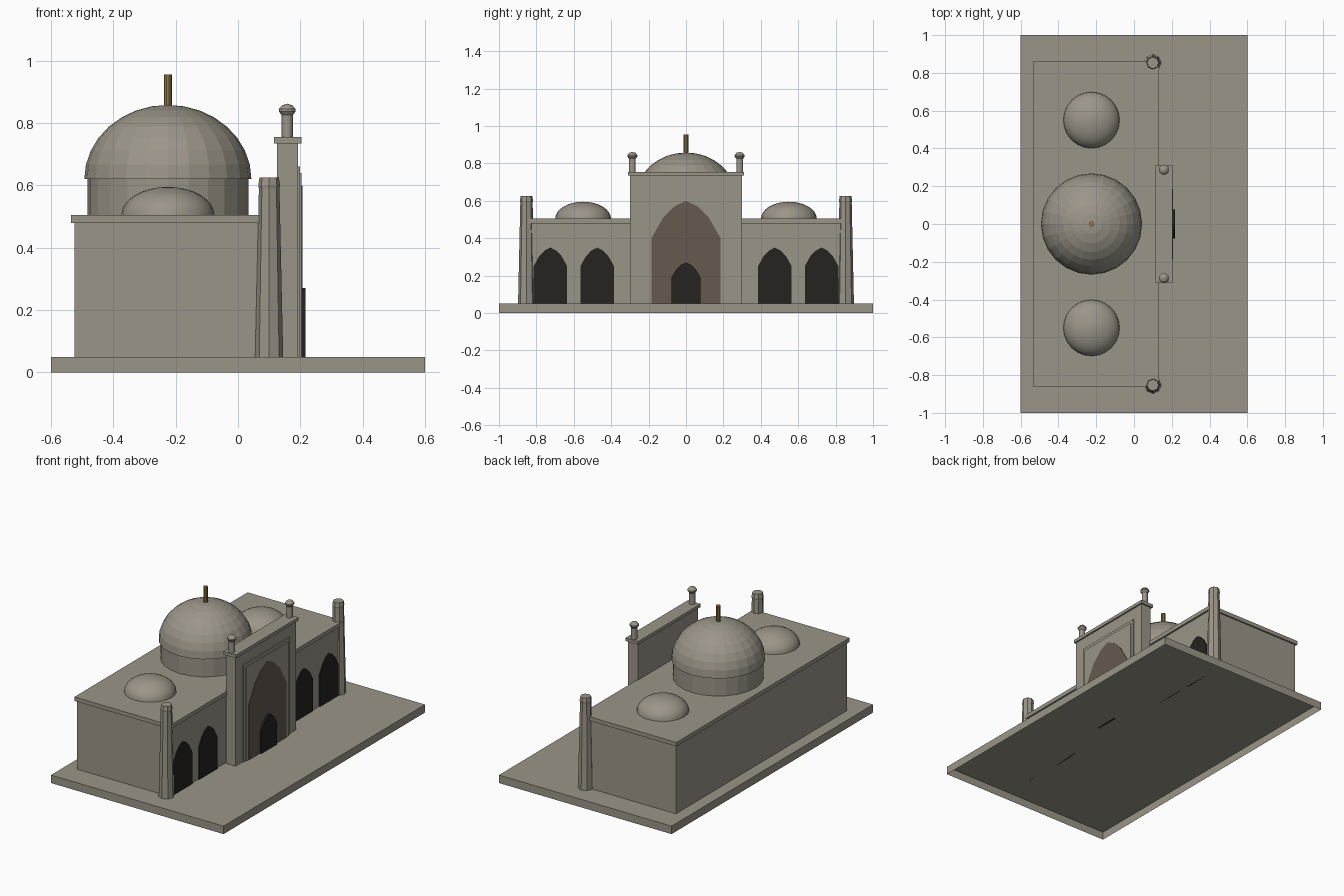
import bpy, bmesh, math

if "Cube" in bpy.data.objects:
    bpy.data.objects.remove(bpy.data.objects["Cube"])


def material(name, rgb):
    m = bpy.data.materials.new(name)
    m.diffuse_color = (*rgb, 1)
    m.use_nodes = True
    m.node_tree.nodes["Principled BSDF"].inputs["Base Color"].default_value = m.diffuse_color
    return m


STONE = material("stone", (0.33, 0.30, 0.25))
NICHE = material("niche_brown", (0.13, 0.10, 0.08))
DARK = material("dark_opening", (0.02, 0.016, 0.013))
GOLD = material("gold", (0.30, 0.20, 0.06))


def finish(name, bm, mat, smooth=None):
    bmesh.ops.recalc_face_normals(bm, faces=bm.faces)
    me = bpy.data.meshes.new(name)
    bm.to_mesh(me)
    bm.free()
    me.materials.append(mat)
    ob = bpy.data.objects.new(name, me)
    bpy.context.collection.objects.link(ob)
    if smooth:
        bpy.ops.object.select_all(action='DESELECT')
        ob.select_set(True)
        bpy.context.view_layer.objects.active = ob
        bpy.ops.object.shade_smooth_by_angle(angle=math.radians(smooth))
    return ob


def box(name, x, y, z, mat=STONE, open_bottom=False):
    bm = bmesh.new()
    bmesh.ops.create_cube(bm, size=1)
    for v in bm.verts:
        v.co = [r[0] + (c + 0.5) * (r[1] - r[0]) for c, r in zip(v.co, (x, y, z))]
    if open_bottom:
        low = [f for f in bm.faces if f.calc_center_median().z < z[0] + 1e-5]
        bmesh.ops.delete(bm, geom=low, context='FACES_ONLY')
    return finish(name, bm, mat)


def lathe(name, x, y, profile, sides, mat=STONE, smooth=None):
    """Revolve (radius, z) points about a vertical axis at x, y."""
    bm = bmesh.new()
    pts = [bm.verts.new((r, 0, z)) for r, z in profile]
    edges = [bm.edges.new(p) for p in zip(pts, pts[1:])]
    bmesh.ops.spin(bm, geom=pts + edges, cent=(0, 0, 0), axis=(0, 0, 1),
                   angle=math.tau, steps=sides)
    bmesh.ops.remove_doubles(bm, verts=bm.verts, dist=1e-5)
    bmesh.ops.translate(bm, verts=bm.verts, vec=(x, y, 0))
    return finish(name, bm, mat, smooth)


def dome(name, x, y, r, z, h, sides, rings, smooth=None):
    prof = [(r * math.cos(a), z + h * math.sin(a))
            for a in (math.pi / 2 * i / rings for i in range(rings))]
    return lathe(name, x, y, prof + [(0, z + h)], sides, STONE, smooth)


def arch(name, x, y, half, spring, apex, mat):
    """Pointed arch panel standing on the plinth, extruded along x."""
    rise = apex - spring
    side = [(half, 0.05), (half, spring), (half * 0.66, spring + rise * 0.55),
            (half * 0.33, spring + rise * 0.85)]
    outline = side + [(0, apex)] + [(-a, b) for a, b in reversed(side)]
    bm = bmesh.new()
    face = bm.faces.new([bm.verts.new((x[0], y + a, b)) for a, b in outline])
    ext = bmesh.ops.extrude_face_region(bm, geom=[face], use_keep_orig=True)
    new = [g for g in ext['geom'] if isinstance(g, bmesh.types.BMVert)]
    bmesh.ops.translate(bm, verts=new, vec=(x[1] - x[0], 0, 0))
    return finish(name, bm, mat)


# Plinth (open underneath), prayer hall and roof slab
box("plinth", (-0.6, 0.6), (-1, 1), (0, 0.05), open_bottom=True)
box("hall", (-0.525, 0.12), (-0.85, 0.85), (0.05, 0.48))
box("roof_slab", (-0.535, 0.132), (-0.86, 0.86), (0.48, 0.505))

# Main dome on its drum, with finial
lathe("drum", -0.225, 0, [(0.258, 0.505), (0.258, 0.62)], 24, smooth=10)
dome("main_dome", -0.225, 0, 0.268, 0.62, 0.238, 24, 8)
lathe("main_dome_underside", -0.225, 0, [(0, 0.62), (0.268, 0.62)], 24)
lathe("finial", -0.225, 0, [(0, 0.85), (0.013, 0.85), (0.013, 0.955), (0, 0.955)], 10, GOLD)

# Portal: block, cornice, stepped frame, niche and door
box("portal_block", (0.125, 0.193), (-0.3, 0.3), (0.05, 0.735))
box("portal_cornice", (0.115, 0.203), (-0.31, 0.31), (0.735, 0.755))
box("portal_frame", (0.193, 0.199), (-0.23, 0.23), (0.05, 0.66))
box("portal_panel", (0.199, 0.204), (-0.21, 0.21), (0.05, 0.64))
arch("portal_niche", (0.199, 0.207), 0, 0.185, 0.4, 0.6, NICHE)
arch("portal_door", (0.203, 0.217), 0, 0.078, 0.19, 0.27, DARK)

for s, tag in ((-1, "left"), (1, "right")):
    # Side domes
    dome(f"side_dome_{tag}", -0.225, s * 0.55, 0.149, 0.505, 0.09, 24, 8, 30)
    # Corner turrets
    lathe(f"turret_{tag}", 0.1, s * 0.853,
          [(0, 0.05), (0.045, 0.05), (0.033, 0.59), (0.035, 0.6), (0.031, 0.625), (0, 0.625)], 8)
    # Pinnacles on the portal
    lathe(f"pinnacle_{tag}", 0.158, s * 0.287,
          [(0.018, 0.755), (0.018, 0.825), (0.027, 0.837), (0.027, 0.845), (0.016, 0.857), (0, 0.862)], 12)
    # Arched wall openings
    for i, y in enumerate((0.475, 0.725)):
        arch(f"wall_arch_{tag}_{i + 1}", (0.115, 0.127), s * y, 0.09, 0.25, 0.35, DARK)
